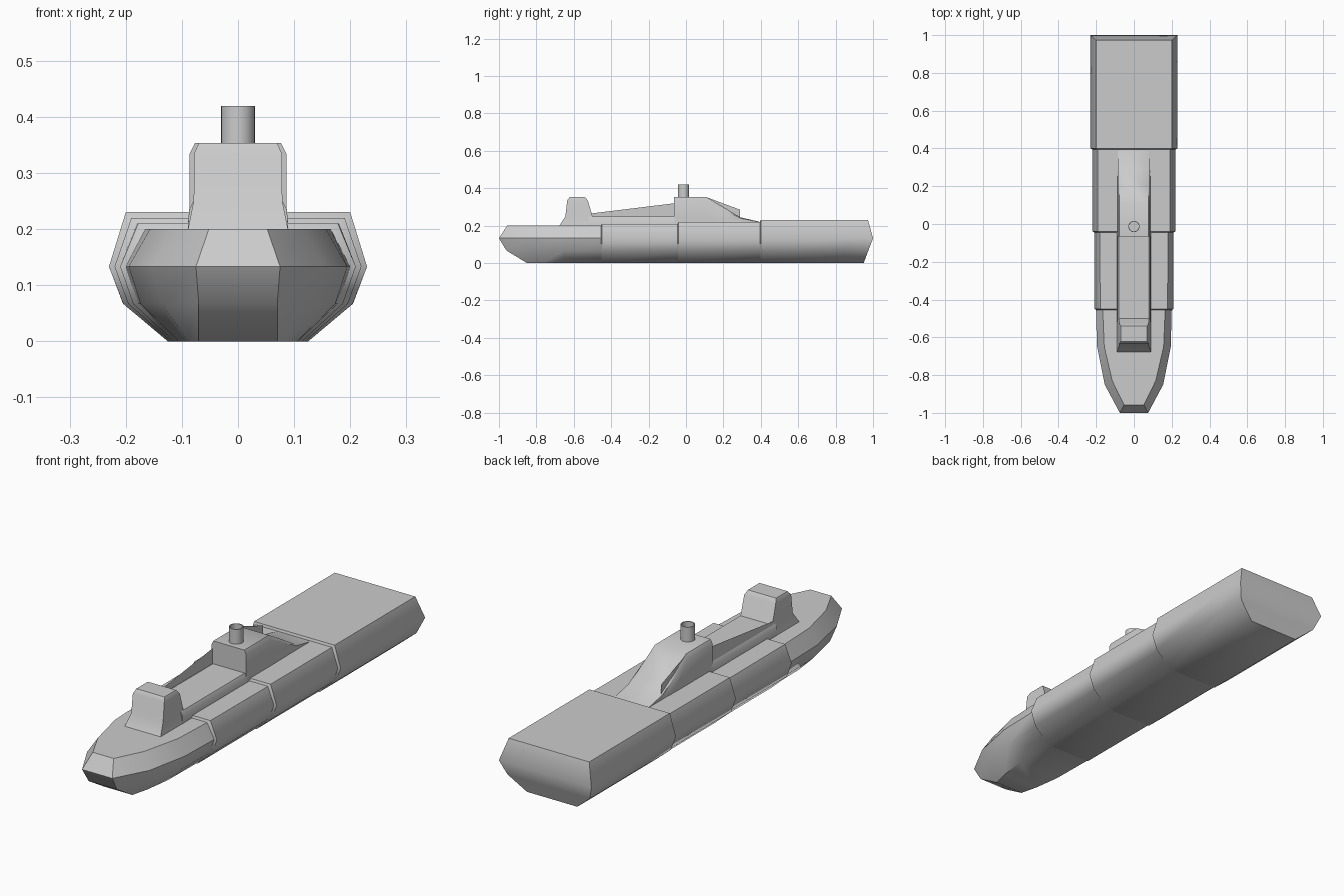
import bpy, bmesh, math

if "Cube" in bpy.data.objects:
    bpy.data.objects.remove(bpy.data.objects["Cube"])


def finish(bm, name, angle=45):
    bmesh.ops.recalc_face_normals(bm, faces=bm.faces)
    me = bpy.data.meshes.new(name)
    bm.to_mesh(me)
    bm.free()
    ob = bpy.data.objects.new(name, me)
    bpy.context.collection.objects.link(ob)
    bpy.ops.object.select_all(action='DESELECT')
    ob.select_set(True)
    bpy.context.view_layer.objects.active = ob
    bpy.ops.object.shade_smooth_by_angle(angle=math.radians(angle))
    return ob


def loft(name, halves, angle=45):
    """Mirror each half section (points x, y, z from keel up) and skin them."""
    bm = bmesh.new()
    rings = []
    for half in halves:
        right = [bm.verts.new(p) for p in half]
        left = [bm.verts.new((-x, y, z)) for x, y, z in half]
        rings.append(right + left[::-1])
    n = len(rings[0])
    for a, b in zip(rings, rings[1:]):
        for i in range(n):
            j = (i + 1) % n
            bm.faces.new((a[i], a[j], b[j], b[i]))
    # end caps as strips across the beam
    for r in (rings[0], rings[-1]):
        for i in range(n // 2 - 1):
            bm.faces.new((r[i], r[i + 1], r[n - 2 - i], r[n - 1 - i]))
    return finish(bm, name, angle)


def hull_section(y, w, top, zt):
    return [(0.545 * w, y, 0), (0.89 * w, y, 0.067), (w, y, 0.133), (top, y, zt)]


# hull: raked bow, stepped midbody, raked transom
hull = [
    [(0.07, -0.85, 0), (0.07, -0.96, 0.067), (0.075, -1.0, 0.133), (0.052, -0.957, 0.2)],
    [(0.09, -0.77, 0), (0.135, -0.83, 0.067), (0.155, -0.85, 0.133), (0.115, -0.83, 0.2)],
    hull_section(-0.65, 0.195, 0.157, 0.2),
    hull_section(-0.455, 0.2, 0.165, 0.2),
    hull_section(-0.45, 0.21, 0.178, 0.21),
    hull_section(-0.045, 0.21, 0.18, 0.21),
    hull_section(-0.04, 0.22, 0.19, 0.22),
    hull_section(0.395, 0.22, 0.19, 0.22),
    hull_section(0.4, 0.23, 0.2, 0.23),
    hull_section(0.85, 0.23, 0.2, 0.23),
    [(0.125, 0.95, 0), (0.205, 0.975, 0.067), (0.23, 1.0, 0.133), (0.2, 0.973, 0.23)],
]
loft("hull", hull)

# forward bridge tower: rings stacked upward (half width, front y, back y, z)
bm = bmesh.new()
levels = [(0.09, -0.68, -0.46, 0.195), (0.079, -0.645, -0.5, 0.25),
          (0.078, -0.635, -0.525, 0.335), (0.07, -0.622, -0.54, 0.353)]
rings = [[bm.verts.new(p) for p in ((-w, f, z), (w, f, z), (w, b, z), (-w, b, z))]
         for w, f, b, z in levels]
for a, b in zip(rings, rings[1:]):
    for i in range(4):
        j = (i + 1) % 4
        bm.faces.new((a[i], a[j], b[j], b[i]))
bm.faces.new(rings[0])
bm.faces.new(rings[-1])
finish(bm, "bridge_tower", 50)

# low deckhouse between the towers
loft("middle_deckhouse", [[(0.09, y, 0.195), (0.087, y, 0.235), (0.079, y, 0.25)]
                          for y in (-0.52, -0.05)])


# engine house with a ramp falling towards the aft deck
def house_section(y, zt):
    return [(0.09, y, 0.2), (0.086, y, 0.2 + (zt - 0.2) * 0.3),
            (0.086, y, 0.2 + (zt - 0.2) * 0.88), (0.077, y, zt)]


loft("engine_house", [house_section(-0.065, 0.353), house_section(0.11, 0.353),
                      house_section(0.2, 0.3), house_section(0.29, 0.245),
                      house_section(0.39, 0.222)])

# thin side screens on the port side
for name, pts in (("forward_screen", [(-0.51, 0.265), (-0.06, 0.32), (-0.06, 0.25), (-0.5, 0.25)]),
                  ("aft_screen", [(0.11, 0.352), (0.29, 0.285), (0.29, 0.24)])):
    bm = bmesh.new()
    bm.faces.new([bm.verts.new((-0.08, y, z)) for y, z in pts])
    finish(bm, name)

# open funnel
bm = bmesh.new()
N = 24
profile = [(0.03, 0.345), (0.03, 0.419), (0.026, 0.419), (0.026, 0.355)]
rings = [[bm.verts.new((r * math.cos(2 * math.pi * i / N),
                        -0.013 + r * math.sin(2 * math.pi * i / N), z)) for i in range(N)]
         for r, z in profile]
for a, b in zip(rings, rings[1:]):
    for i in range(N):
        j = (i + 1) % N
        bm.faces.new((a[i], a[j], b[j], b[i]))
bm.faces.new(rings[-1])
finish(bm, "funnel", 40)
